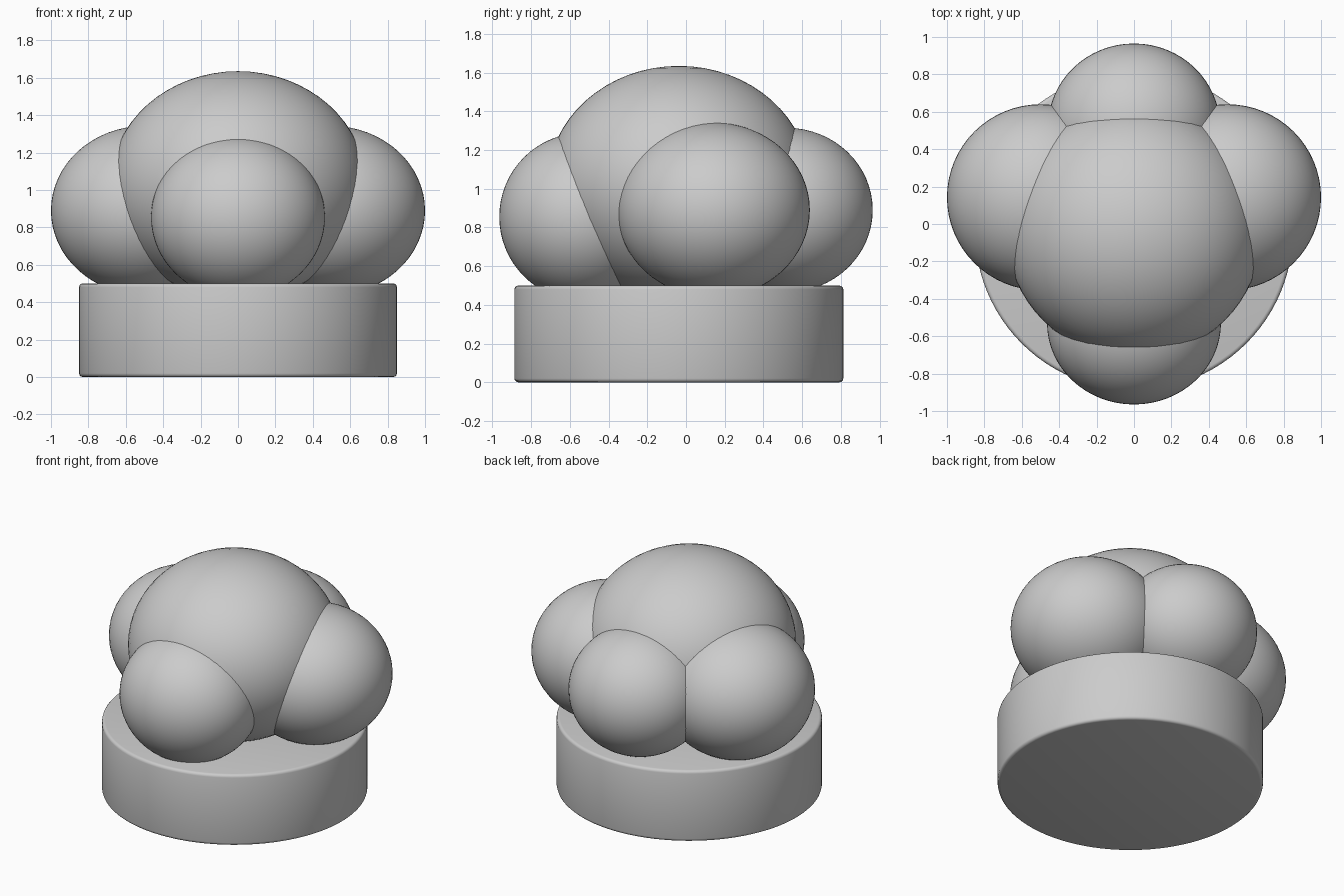
import bpy
import math

if "Cube" in bpy.data.objects:
    bpy.data.objects.remove(bpy.data.objects["Cube"])


def smooth(obj):
    bpy.ops.object.select_all(action='DESELECT')
    obj.select_set(True)
    bpy.context.view_layer.objects.active = obj
    bpy.ops.object.shade_smooth_by_angle(angle=math.radians(40))


def lobe(name, centre, radii):
    bpy.ops.mesh.primitive_uv_sphere_add(segments=64, ring_count=32, radius=1, location=centre)
    obj = bpy.context.object
    obj.name = name
    obj.scale = radii
    bpy.ops.object.transform_apply(location=False, rotation=False, scale=True)
    smooth(obj)
    return obj


# round base with softened rims
bpy.ops.mesh.primitive_cylinder_add(vertices=96, radius=0.85, depth=0.5, location=(0, -0.037, 0.25))
base = bpy.context.object
base.name = "base"
bevel = base.modifiers.new("rim", 'BEVEL')
bevel.width = 0.02
bevel.segments = 3
bevel.limit_method = 'ANGLE'
bpy.ops.object.modifier_apply(modifier="rim")
smooth(base)

# large central dome
lobe("centre_lobe", (0, -0.037, 1.025), (0.685, 0.68, 0.61))

# front and back lobes
lobe("front_lobe", (0, -0.53, 0.855), (0.465, 0.435, 0.435))
lobe("back_lobe", (0, 0.52, 0.89), (0.46, 0.445, 0.425))

# mirrored side lobes
for side, sign in (("left", -1), ("right", 1)):
    lobe(side + "_lobe", (sign * 0.5, 0.1425, 0.89), (0.5, 0.4975, 0.452))
